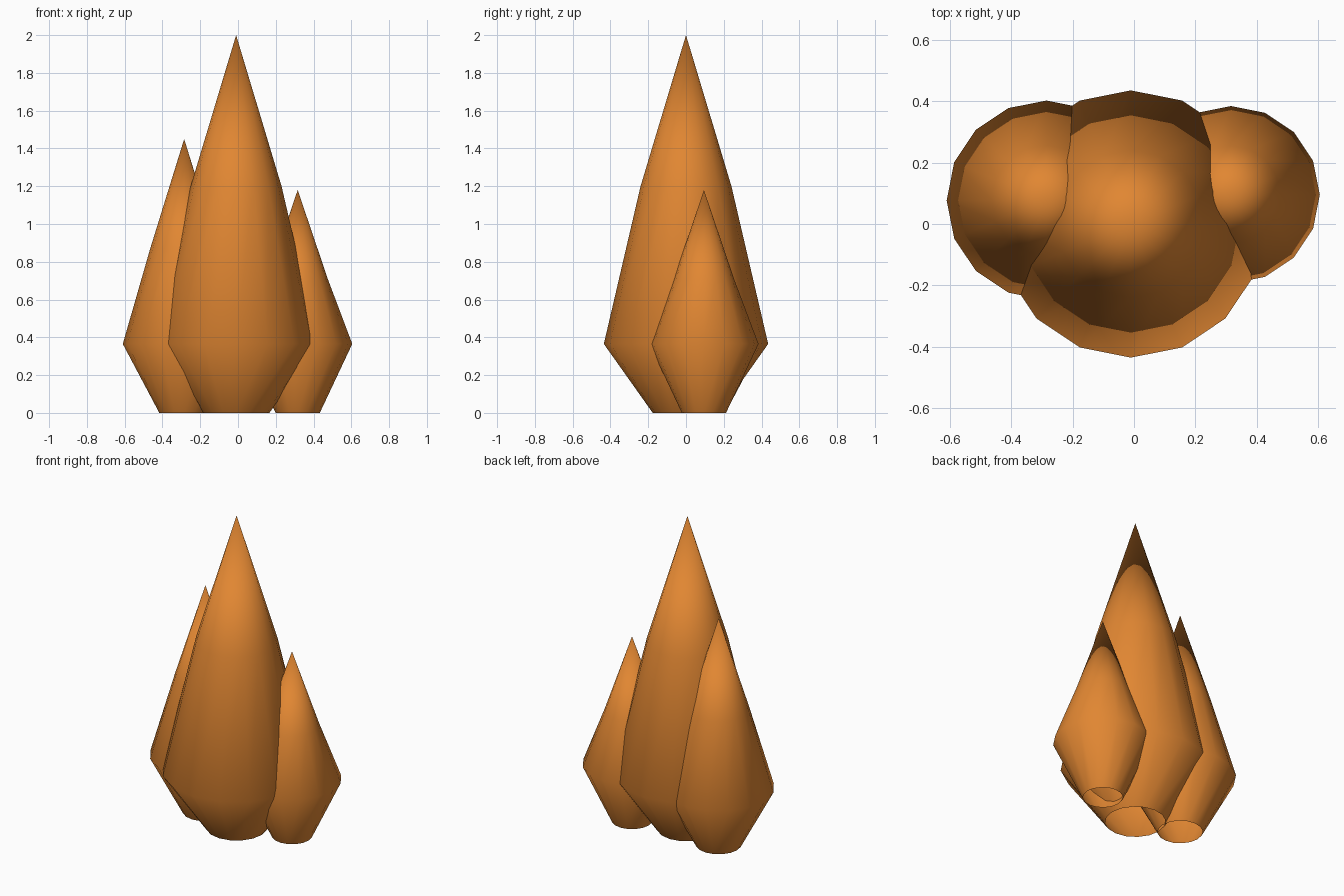
import bpy, bmesh, math

if "Cube" in bpy.data.objects:
    bpy.data.objects.remove(bpy.data.objects["Cube"])

SIDES = 16
RING = 0.365  # height of the widest ring

orange = bpy.data.materials.new("flame orange")
orange.diffuse_color = (0.75, 0.24, 0.032, 1)
orange.use_nodes = True
orange.node_tree.nodes["Principled BSDF"].inputs["Base Color"].default_value = orange.diffuse_color


def flame(name, x, y, radius, height):
    """Smooth pointed bulb, open at the bottom."""
    profile = [(0.405 * radius, 0), (radius, RING), (0.553 * radius, 0.6 * height)]
    bm = bmesh.new()
    rings = []
    for r, z in profile:
        angles = [2 * math.pi * i / SIDES for i in range(SIDES)]
        rings.append([bm.verts.new((r * math.cos(a), r * math.sin(a), z)) for a in angles])
    tip = bm.verts.new((0, 0, height))
    for i in range(SIDES):
        j = (i + 1) % SIDES
        for low, high in zip(rings, rings[1:]):
            bm.faces.new((low[i], low[j], high[j], high[i]))
        bm.faces.new((rings[-1][i], rings[-1][j], tip))
    for f in bm.faces:
        f.smooth = True
    mesh = bpy.data.meshes.new(name)
    bm.to_mesh(mesh)
    bm.free()
    mesh.materials.append(orange)
    obj = bpy.data.objects.new(name, mesh)
    obj.location = (x, y, 0)
    bpy.context.collection.objects.link(obj)


# Tall centre flame with a shorter one on each side
flame("centre_flame", -0.01, 0.0, 0.435, 2.0)
flame("left_flame", -0.285, 0.077, 0.325, 1.45)
flame("right_flame", 0.316, 0.095, 0.289, 1.18)
